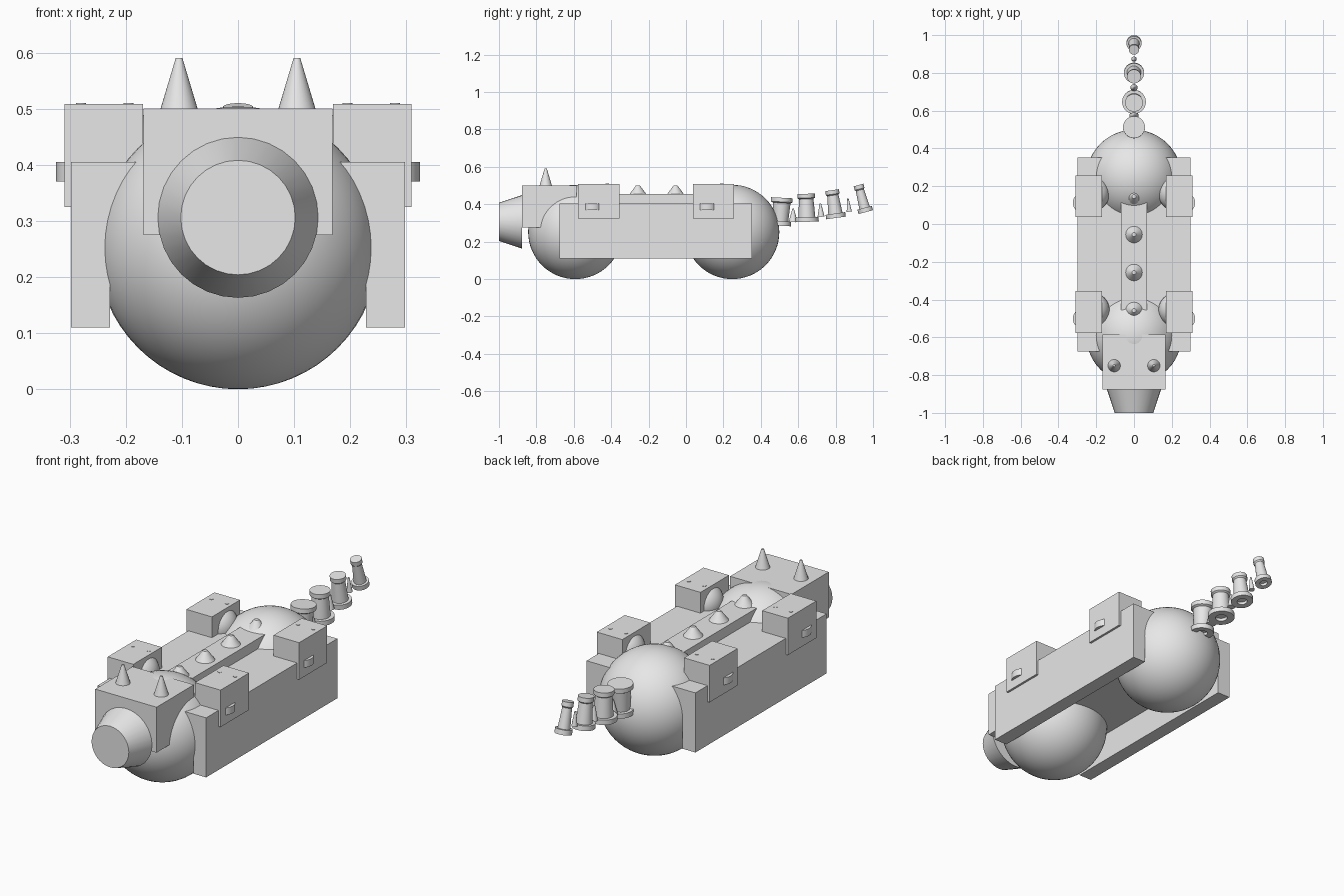
import bpy, bmesh, math
from mathutils import Matrix

if "Cube" in bpy.data.objects:
    bpy.data.objects.remove(bpy.data.objects["Cube"], do_unlink=True)

grey = bpy.data.materials.new("plain grey")
grey.use_nodes = True
grey.diffuse_color = (0.8, 0.8, 0.8, 1)
grey.node_tree.nodes["Principled BSDF"].inputs["Base Color"].default_value = (0.8, 0.8, 0.8, 1)


def finish(name, bm, smooth=False):
    mesh = bpy.data.meshes.new(name)
    bmesh.ops.recalc_face_normals(bm, faces=bm.faces)
    bm.to_mesh(mesh)
    bm.free()
    mesh.materials.append(grey)
    obj = bpy.data.objects.new(name, mesh)
    bpy.context.collection.objects.link(obj)
    if smooth:
        bpy.ops.object.select_all(action='DESELECT')
        obj.select_set(True)
        bpy.context.view_layer.objects.active = obj
        bpy.ops.object.shade_smooth_by_angle(angle=math.radians(35))
    return obj


def box(name, low, high):
    bm = bmesh.new()
    bmesh.ops.create_cube(bm, size=1)
    for v in bm.verts:
        v.co = [h if c > 0 else l for c, l, h in zip(v.co, low, high)]
    return finish(name, bm)


def ball(name, centre, radius):
    bm = bmesh.new()
    bmesh.ops.create_uvsphere(bm, u_segments=48, v_segments=32, radius=radius,
                              matrix=Matrix.Translation(centre))
    return finish(name, bm, True)


def lathe(name, profile, base, tilt=0.0, steps=32):
    """Spin (radius, height) points round the z axis, then tilt about x."""
    bm = bmesh.new()
    verts = [bm.verts.new((r, 0, h)) for r, h in profile]
    edges = [bm.edges.new(pair) for pair in zip(verts, verts[1:])]
    bmesh.ops.spin(bm, geom=verts + edges, cent=(0, 0, 0), axis=(0, 0, 1),
                   angle=math.tau, steps=steps)
    bmesh.ops.remove_doubles(bm, verts=bm.verts, dist=1e-5)
    bm.transform(Matrix.Translation(base) @ Matrix.Rotation(math.radians(tilt), 4, 'X'))
    return finish(name, bm, True)


def cone(name, base, r1, r2, height, tilt=0.0):
    return lathe(name, [(0, 0), (r1, 0), (r2, height), (0, height)], base, tilt)


# Round ends of the body
ball("front_sphere", (0, -0.592, 0.252), 0.252)
ball("rear_sphere", (0, 0.247, 0.252), 0.252)

# Hull: an upside-down channel extruded along y
bm = bmesh.new()
half = [(0.298, 0.405), (0.298, 0.11), (0.228, 0.11), (0.228, 0.25)]
section = half + [(-x, z) for x, z in reversed(half)]
face = bm.faces.new([bm.verts.new((x, -0.675, z)) for x, z in section])
moved = bmesh.ops.extrude_face_region(bm, geom=[face])["geom"]
bmesh.ops.translate(bm, vec=(0, 1.027, 0),
                    verts=[g for g in moved if isinstance(g, bmesh.types.BMVert)])
finish("hull", bm)

# Raised spine with blunt studs
box("spine", (-0.068, -0.455, 0.35), (0.068, 0.115, 0.455))
for i in range(4):
    cone(f"spine_stud_{i + 1}", (0, -0.458 + 0.201 * i, 0.455), 0.044, 0.011, 0.045)

# Head, snout and horns
box("head", (-0.168, -0.877, 0.275), (0.168, -0.585, 0.5))
cone("snout", (0, -0.877, 0.306), 0.143, 0.102, 0.123, 90)

for side, s in (("left", 1), ("right", -1)):
    cone(f"{side}_horn", (s * 0.105, -0.75, 0.5), 0.033, 0.006, 0.09)
    # Shoulder and hip blocks with outer knobs, inner joints and rivets
    for end, y0, y1 in (("front", -0.578, -0.355), ("rear", 0.037, 0.257)):
        xs = sorted((s * 0.169, s * 0.309))
        box(f"{end}_{side}_block", (xs[0], y0, 0.325), (xs[1], y1, 0.508))
        mid = (y0 + y1) / 2
        cone(f"{end}_{side}_knob", (s * 0.271, mid - 0.035, 0.37), 0.053, 0.053, 0.035)
        ball(f"{end}_{side}_joint", (s * 0.219, mid + 0.012, 0.415), 0.089)
        for x in (0.195, 0.28):
            cone(f"{end}_{side}_rivet", (s * x, mid + 0.045, 0.505), 0.009, 0.009, 0.005)

# Tail: flanged, hollow-bottomed segments, each leaning a little more
segments = [
    (0.505, 0.285, 0.056, 0.058, -3),
    (0.647, 0.306, 0.063, 0.047, 2),
    (0.802, 0.327, 0.053, 0.037, 8),
    (0.961, 0.358, 0.040, 0.027, 15),
]
for i, (y, z, flange, cap, tilt) in enumerate(segments):
    profile = [(0, 0.015), (flange * 0.45, 0.015), (flange * 0.45, 0), (flange, 0),
               (flange, 0.024), (flange * 0.72, 0.024), (cap * 0.82, 0.122),
               (cap, 0.128), (cap, 0.15), (0, 0.15)]
    lathe(f"tail_segment_{i + 1}", profile, (0, y, z), tilt)

# Little spikes linking the tail segments
for i, (y, z, r) in enumerate([(0.573, 0.305, 0.024), (0.722, 0.333, 0.019), (0.873, 0.36, 0.014)]):
    cone(f"tail_spike_{i + 1}", (0, y, z), r, 0.004, 0.072, 3 * i)
